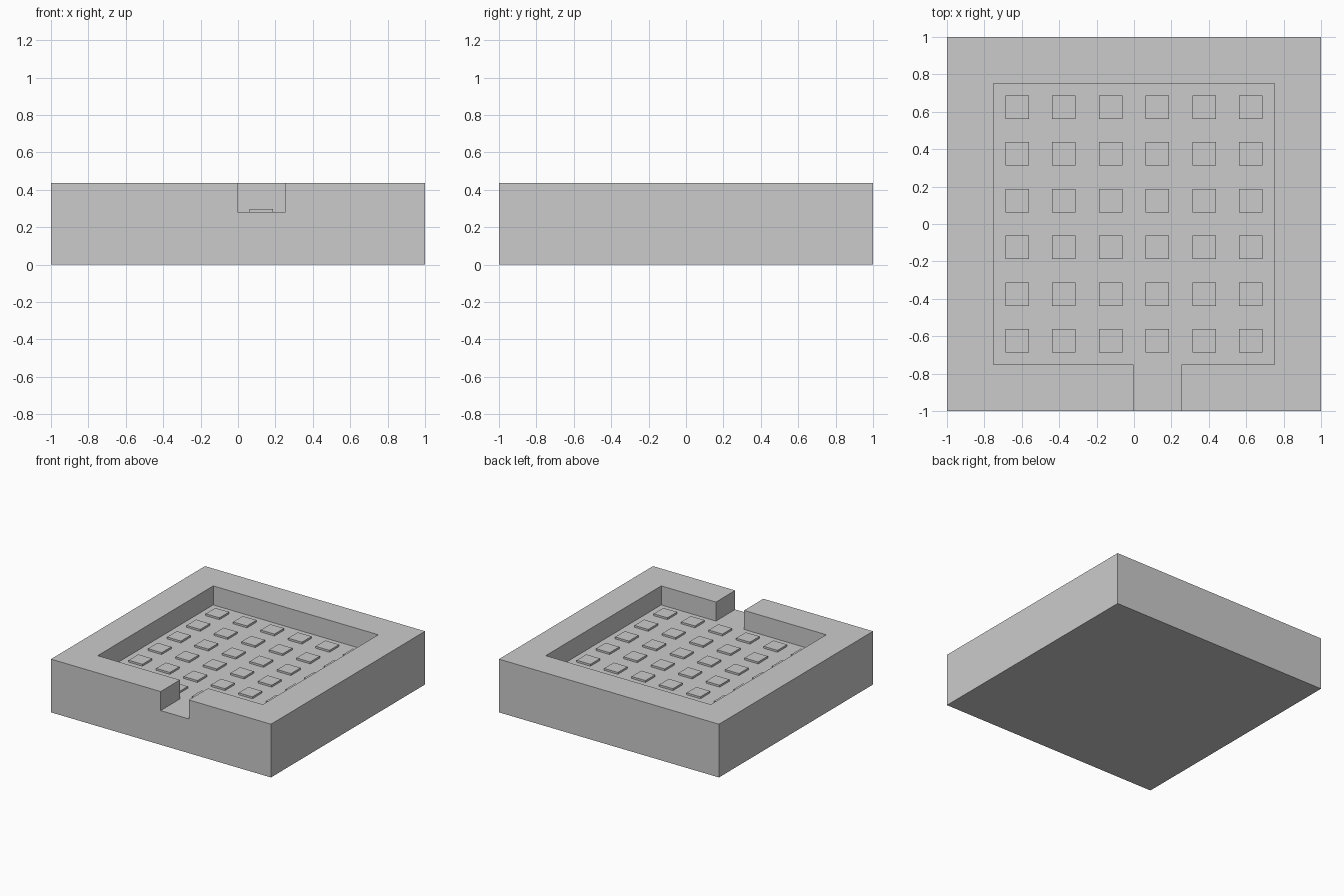
import bpy, bmesh

if "Cube" in bpy.data.objects:
    bpy.data.objects.remove(bpy.data.objects["Cube"])

TOP, FLOOR, STUD_TOP = 0.4375, 0.28125, 0.297
INNER = 0.75
NOTCH_L, NOTCH_R = -0.003, 0.253


def prism(name, outline, z0, z1):
    """Extrude a counter-clockwise xy outline from z0 to z1."""
    bm = bmesh.new()
    face = bm.faces.new([bm.verts.new((x, y, z0)) for x, y in outline])
    ext = bmesh.ops.extrude_face_region(bm, geom=[face], use_keep_orig=True)
    for v in ext["geom"]:
        if isinstance(v, bmesh.types.BMVert):
            v.co.z = z1
    bmesh.ops.recalc_face_normals(bm, faces=bm.faces)
    mesh = bpy.data.meshes.new(name)
    bm.to_mesh(mesh)
    bm.free()
    obj = bpy.data.objects.new(name, mesh)
    bpy.context.collection.objects.link(obj)
    return obj


# Solid block with a sunken floor and a doorway through the front wall
tray = prism("walled_tray", [(-1, -1), (1, -1), (1, 1), (-1, 1)], 0, TOP)
cutter = prism("pocket_cutter", [
    (NOTCH_L, -1.2), (NOTCH_R, -1.2), (NOTCH_R, -INNER), (INNER, -INNER),
    (INNER, INNER), (-INNER, INNER), (-INNER, -INNER), (NOTCH_L, -INNER)],
    FLOOR, TOP + 0.2)
cutter.hide_render = True
cutter.hide_set(True)
cut = tray.modifiers.new("pocket", 'BOOLEAN')
cut.operation = 'DIFFERENCE'
cut.solver = 'EXACT'
cut.object = cutter

# Six by six grid of low square studs on the floor
h = 0.0625
stud = prism("floor_studs", [(-h, -h), (h, -h), (h, h), (-h, h)], FLOOR, STUD_TOP)
stud.location = (-0.625, -0.625, 0)
for axis in ((0.25, 0, 0), (0, 0.25, 0)):
    arr = stud.modifiers.new("grid", 'ARRAY')
    arr.count = 6
    arr.use_relative_offset = False
    arr.use_constant_offset = True
    arr.constant_offset_displace = axis
